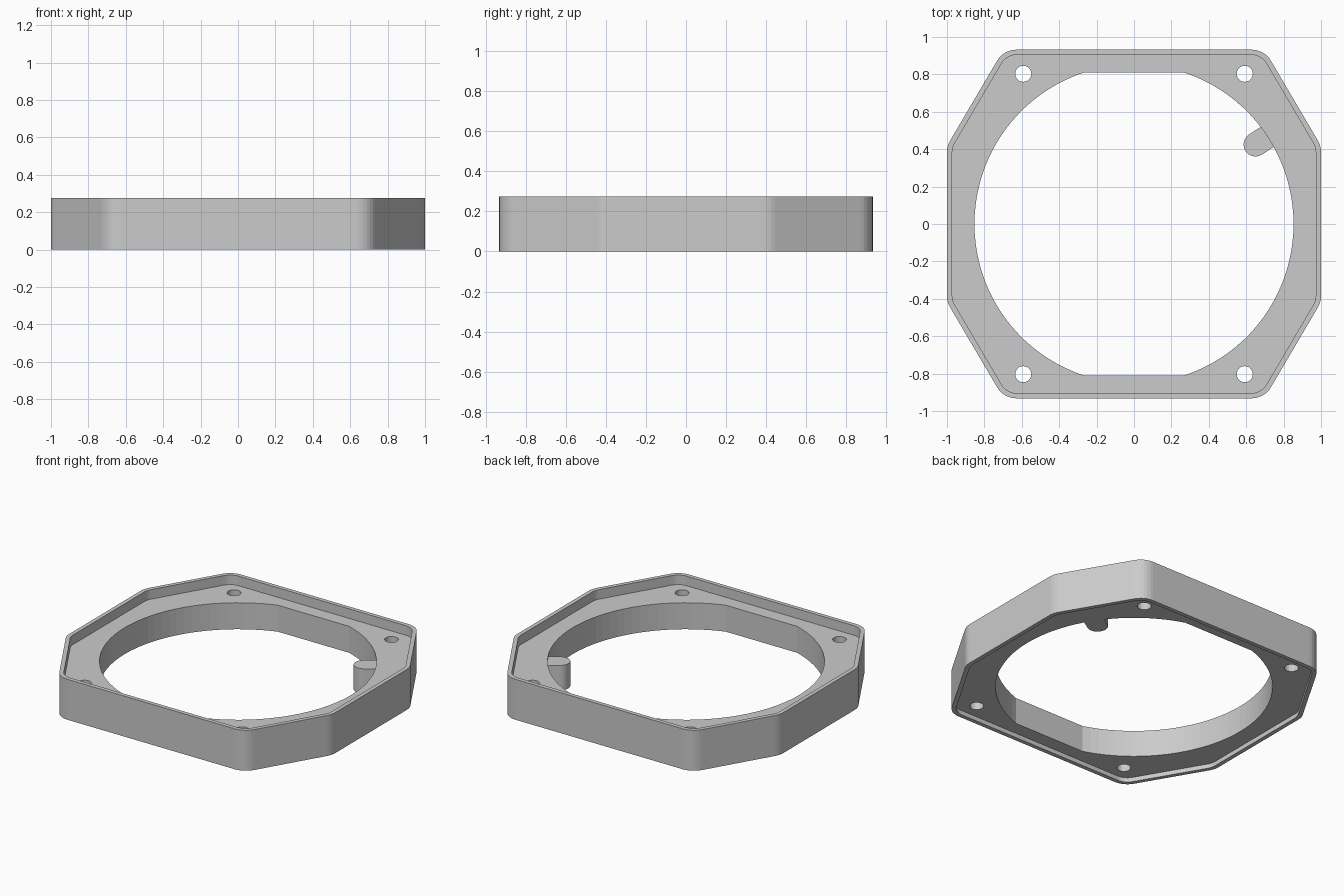
import bpy, bmesh
from math import sin, cos, pi, radians, sqrt, asin, atan2
from mathutils import Vector

cube = bpy.data.objects.get("Cube")
if cube:
    bpy.data.objects.remove(cube, do_unlink=True)

HEIGHT, FLOOR_TOP, FLOOR_BOTTOM = 0.275, 0.21, 0.03
WALL, FILLET = 0.028, 0.12
BORE_R, BORE_FLAT = 0.853, 0.81

grey = bpy.data.materials.new("plain grey")
grey.use_nodes = True
grey.diffuse_color = (0.6, 0.6, 0.6, 1)
grey.node_tree.nodes["Principled BSDF"].inputs["Base Color"].default_value = (0.6, 0.6, 0.6, 1)


def arc(cx, cy, r, start, end, steps):
    return [(cx + r * cos(start + (end - start) * i / steps),
             cy + r * sin(start + (end - start) * i / steps)) for i in range(steps + 1)]


def prism(name, outline, z0, z1):
    """Extrude a closed outline from z0 to z1."""
    bm = bmesh.new()
    base = bm.faces.new([bm.verts.new((x, y, z0)) for x, y in outline])
    top = bmesh.ops.extrude_face_region(bm, geom=[base])["geom"]
    bmesh.ops.translate(bm, vec=(0, 0, z1 - z0),
                        verts=[v for v in top if isinstance(v, bmesh.types.BMVert)])
    bmesh.ops.recalc_face_normals(bm, faces=bm.faces)
    mesh = bpy.data.meshes.new(name)
    bm.to_mesh(mesh)
    bm.free()
    mesh.materials.append(grey)
    obj = bpy.data.objects.new(name, mesh)
    bpy.context.collection.objects.link(obj)
    return obj


def octagon(inset):
    """Eight-sided outline with rounded corners, moved inward by inset."""
    r = FILLET - inset
    half_x, half_y = 1 - FILLET, 0.932 - FILLET
    # Fillet centres sit on the outline offset by the fillet radius
    side_y = 0.417 - FILLET * (2 - cos(radians(30)) * 2) / (2 * sin(radians(30)))
    end_x = 0.698 - FILLET * (1 - cos(radians(60))) / sin(radians(60))
    a30, a90 = radians(30), radians(90)
    quarter = arc(half_x, side_y, r, 0, a30, 3) + arc(end_x, half_y, r, a30, a90, 6)
    left = [(-x, y) for x, y in reversed(quarter)]
    upper = quarter + left
    return upper + [(-x, -y) for x, y in upper]


def cut(target, cutter):
    mod = target.modifiers.new("cut", 'BOOLEAN')
    mod.operation = 'DIFFERENCE'
    mod.solver = 'EXACT'
    mod.object = cutter
    bpy.context.view_layer.objects.active = target
    bpy.ops.object.modifier_apply(modifier=mod.name)
    bpy.data.objects.remove(cutter, do_unlink=True)


# Outer body with shallow recesses above and below
frame = prism("ring_frame", octagon(0), 0, HEIGHT)
cut(frame, prism("top_recess", octagon(WALL), FLOOR_TOP, HEIGHT + 0.1))
cut(frame, prism("bottom_recess", octagon(WALL), -0.1, FLOOR_BOTTOM))

# Round bore with flats at front and back
limit = asin(BORE_FLAT / BORE_R)
bore = arc(0, 0, BORE_R, -limit, limit, 40) + arc(0, 0, BORE_R, pi - limit, pi + limit, 40)
cut(frame, prism("bore", bore, -0.1, HEIGHT + 0.1))

# Four screw holes
for sx in (-1, 1):
    for sy in (-1, 1):
        hole = arc(sx * 0.592, sy * 0.803, 0.043, 0, 2 * pi, 24)[:-1]
        cut(frame, prism("screw_hole", hole, -0.1, HEIGHT + 0.1))

# Round-nosed locating peg, rooted in the bore wall
PEG_R = 0.064
nose = Vector((0.65, 0.425))
angle = atan2(nose.y, nose.x)
outward = nose.normalized()
side = Vector((-outward.y, outward.x)) * PEG_R
root = outward * (BORE_R + 0.02)
peg = arc(nose.x, nose.y, PEG_R, angle + pi / 2, angle + 3 * pi / 2, 14)
peg += [tuple(root - side), tuple(root + side)]
prism("locating_peg", peg, FLOOR_BOTTOM + 0.002, FLOOR_TOP - 0.01)
